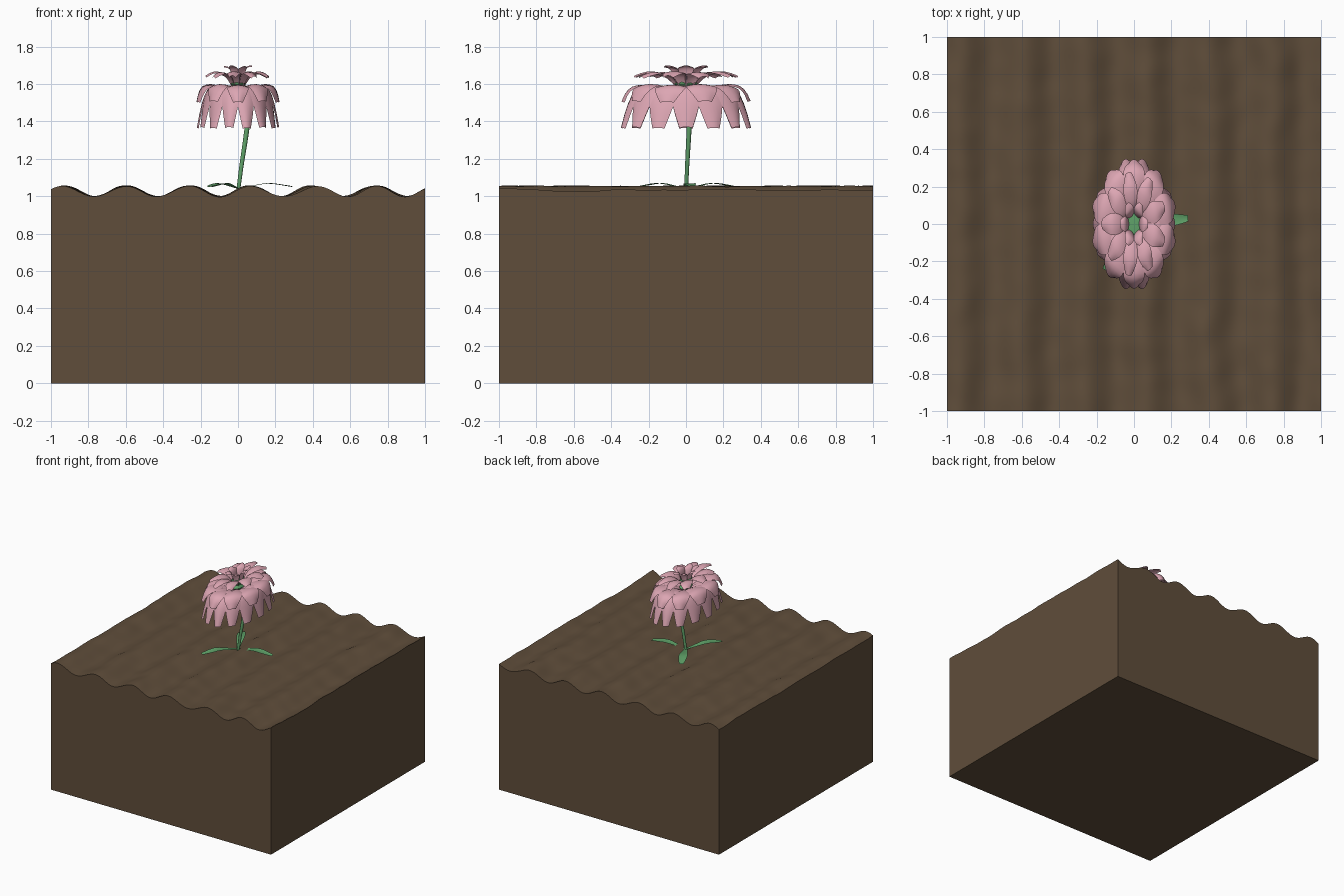
import bpy, bmesh, math
from mathutils import Vector, noise

if "Cube" in bpy.data.objects:
    bpy.data.objects.remove(bpy.data.objects["Cube"])


def material(name, rgb):
    m = bpy.data.materials.new(name)
    m.use_nodes = True
    m.diffuse_color = (*rgb, 1)
    m.node_tree.nodes["Principled BSDF"].inputs["Base Color"].default_value = (*rgb, 1)
    return m


SOIL = material("soil brown", (0.115, 0.075, 0.043))
PINK = material("petal pink", (0.72, 0.38, 0.45))
GREEN = material("leaf green", (0.115, 0.36, 0.14))


def finish(bm, name, mat, angle=40):
    mesh = bpy.data.meshes.new(name)
    bm.to_mesh(mesh)
    bm.free()
    ob = bpy.data.objects.new(name, mesh)
    bpy.context.collection.objects.link(ob)
    mesh.materials.append(mat)
    bpy.ops.object.select_all(action="DESELECT")
    ob.select_set(True)
    bpy.context.view_layer.objects.active = ob
    bpy.ops.object.shade_smooth_by_angle(angle=math.radians(angle))
    return ob


def sample(points, t):
    """Smooth point on a quadratic B-spline through the given control points."""
    n = len(points) - 2
    s = min(int(t * n), n - 1)
    u = t * n - s
    a, b, c = (Vector(p) for p in points[s:s + 3])
    p, q = (a if s == 0 else (a + b) / 2), (c if s == n - 1 else (b + c) / 2)
    return p * (1 - u) ** 2 + b * 2 * u * (1 - u) + q * u * u


# Soil block with wavy furrows running front to back
def soil_height(x, y):
    wobble = 0.025 * noise.noise(Vector((x * 2, y * 2.5, 3)))
    wave = math.cos(math.tau * (x - 0.07 + wobble) / 0.333)
    bumps = noise.noise(Vector((x * 7, y * 7, 0)))
    return 1.026 + 0.028 * wave + 0.006 * bumps


bm = bmesh.new()
bmesh.ops.create_grid(bm, x_segments=150, y_segments=80, size=1)
for v in bm.verts:
    v.co.z = soil_height(v.co.x, v.co.y)
rim = [e for e in bm.edges if e.is_boundary]
walls = bmesh.ops.extrude_edge_only(bm, edges=rim)["geom"]
for v in walls:
    if isinstance(v, bmesh.types.BMVert):
        v.co.z = 0
bmesh.ops.holes_fill(bm, edges=[e for e in bm.edges if e.is_boundary], sides=0)
bmesh.ops.recalc_face_normals(bm, faces=bm.faces)
finish(bm, "soil_block", SOIL)


# One petal or leaf blade: a ribbon along a profile, cupped across its width
def blade(bm, path, width, angle, squash=1.0, cup=0.1, tip=0.45, rows=10, cols=6):
    grid = []
    for i in range(rows + 1):
        t = i / rows
        r, z = sample(path, t)
        r2, z2 = sample(path, min(t + 0.02, 1))
        r1, z1 = sample(path, max(t - 0.02, 0))
        along = Vector((r2 - r1, z2 - z1)).normalized()
        # narrow base, full middle, rounded blunt tip
        grow = 0.3 + 0.7 * math.sin(min(t / 0.65, 1) * math.pi / 2)
        shrink = 1 - (1 - tip) * max(0, (t - 0.65) / 0.35) ** 2
        w = width / 2 * grow * shrink
        row = []
        for j in range(cols + 1):
            s = 2 * j / cols - 1
            dip = -cup * width * s * s * (0.4 + 0.6 * t)
            rr, zz = r - along.y * dip, z + along.x * dip
            x = rr * math.cos(angle) - s * w * math.sin(angle)
            y = rr * math.sin(angle) + s * w * math.cos(angle)
            row.append(bm.verts.new((x * squash, y, zz)))
        grid.append(row)
    for a, b in zip(grid, grid[1:]):
        for j in range(cols):
            bm.faces.new((a[j], b[j], b[j + 1], a[j + 1]))


# Petal tiers: name, count, angle offset, width, x squash, profile of (radius, z)
TIERS = [
    ("outer_petals", 14, 0.5, 0.16, 0.62,
     [(0.05, 1.55), (0.12, 1.585), (0.25, 1.60), (0.32, 1.50), (0.355, 1.37)]),
    ("middle_petals", 10, 0.0, 0.17, 0.67,
     [(0.05, 1.55), (0.13, 1.585), (0.24, 1.605), (0.32, 1.58), (0.345, 1.51)]),
    ("upper_petals", 9, 0.25, 0.12, 0.62,
     [(0.04, 1.58), (0.08, 1.64), (0.15, 1.665), (0.22, 1.67), (0.28, 1.645)]),
    ("inner_petals", 6, 0.5, 0.085, 0.6,
     [(0.04, 1.58), (0.045, 1.63), (0.06, 1.68), (0.09, 1.70), (0.125, 1.70)]),
]
for name, count, offset, width, squash, path in TIERS:
    bm = bmesh.new()
    for k in range(count):
        lift = 0.004 * (k % 2)
        shifted = [(r, z - lift) for r, z in path]
        blade(bm, shifted, width, math.pi / 2 + math.tau * (k + offset) / count, squash)
    finish(bm, name, PINK, 60)

# Green heart of the bloom, turned from a profile
bm = bmesh.new()
profile = [(0.0, 1.52), (0.04, 1.53), (0.065, 1.56), (0.045, 1.58),
           (0.065, 1.60), (0.06, 1.62), (0.0, 1.625)]
verts = [bm.verts.new((r, 0, z)) for r, z in profile]
edges = [bm.edges.new(pair) for pair in zip(verts, verts[1:])]
bmesh.ops.spin(bm, geom=verts + edges, axis=(0, 0, 1), cent=(0, 0, 0),
               angle=math.tau, steps=16)
bmesh.ops.remove_doubles(bm, verts=bm.verts, dist=0.0005)
for v in bm.verts:
    v.co.x *= 0.62
bmesh.ops.recalc_face_normals(bm, faces=bm.faces)
finish(bm, "flower_heart", GREEN)

# Leaning stem, slightly thicker toward the bloom
curve = bpy.data.curves.new("stem", "CURVE")
curve.dimensions = "3D"
curve.bevel_depth = 0.015
curve.bevel_resolution = 2
curve.use_fill_caps = True
spline = curve.splines.new("POLY")
route = [(0, 0, 1.02), (0.018, 0.006, 1.16), (0.038, 0.013, 1.29),
         (0.056, 0.02, 1.42), (0.06, 0.02, 1.5), (0.02, 0.005, 1.56)]
spline.points.add(len(route) - 1)
for i, (p, co) in enumerate(zip(spline.points, route)):
    p.co = (*co, 1)
    p.radius = 0.7 + 0.09 * i
curve.materials.append(GREEN)
bpy.context.collection.objects.link(bpy.data.objects.new("stem", curve))

# Three leaves spread low around the stem
bm = bmesh.new()
leaf_path = [(0.0, 1.04), (0.08, 1.055), (0.16, 1.07), (0.23, 1.06), (0.29, 1.05)]
for degrees in (6, 118, 238):
    blade(bm, leaf_path, 0.065, math.radians(degrees), cup=-0.06, tip=0.5)
finish(bm, "leaves", GREEN, 60)
